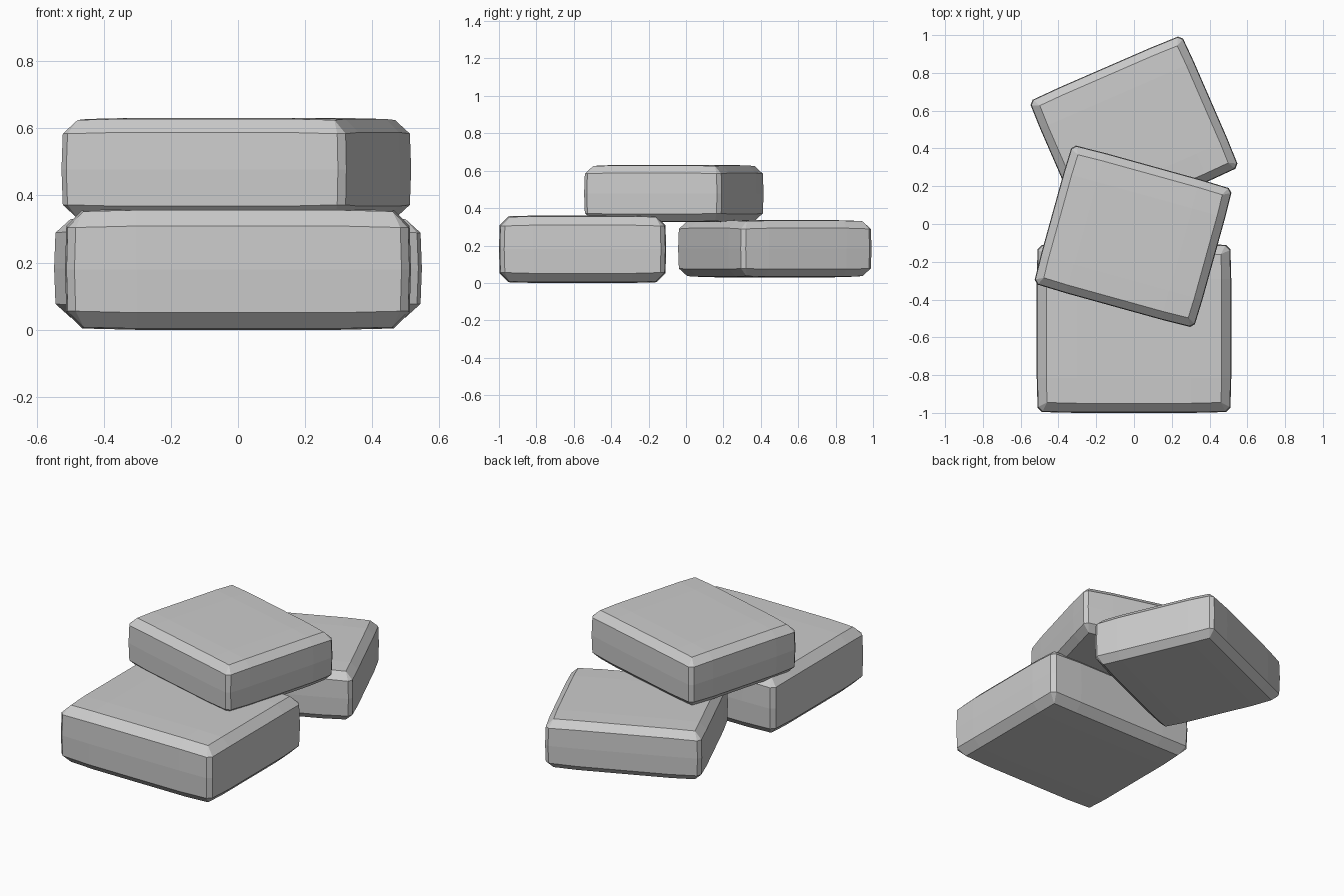
import bpy, bmesh
from math import radians
from mathutils import Vector

if "Cube" in bpy.data.objects:
    bpy.data.objects.remove(bpy.data.objects["Cube"])

HALF = Vector((0.505, 0.437, 0.170))   # stone half sizes before bulging


def stone_mesh():
    bm = bmesh.new()
    bmesh.ops.create_cube(bm, size=2)
    # extra loops so the faces can bulge
    for axis, cuts in ((0, (-0.6, 0.6)), (1, (-0.6, 0.6)), (2, (0,))):
        for c in cuts:
            co, no = Vector(), Vector()
            co[axis], no[axis] = c, 1
            bmesh.ops.bisect_plane(bm, geom=bm.verts[:] + bm.edges[:] + bm.faces[:],
                                   plane_co=co, plane_no=no)
    # mark the box edges: wide chamfers around top and bottom, narrow at corners
    layer = bm.edges.layers.float.new("bevel_weight_edge")
    for e in bm.edges:
        a, b = (v.co for v in e.verts)
        shared = [i for i in range(3) if abs(a[i] - b[i]) < 1e-4 and abs(a[i]) > 0.99]
        if len(shared) == 2:
            e[layer] = 1.0 if 2 in shared else 0.5
    # soft outward bulge
    for v in bm.verts:
        n = v.co.copy()
        for i in range(3):
            bulge = sum(0.005 for j in range(3) if j != i and abs(n[j]) < 0.99)
            v.co[i] = n[i] * HALF[i]
            if abs(n[i]) > 0.99:
                v.co[i] += bulge * n[i]
    me = bpy.data.meshes.new("stone")
    bm.to_mesh(me)
    bm.free()
    return me


def stone(name, loc, angle, scale):
    ob = bpy.data.objects.new(name, stone_mesh())
    bpy.context.collection.objects.link(ob)
    ob.location = loc
    ob.rotation_euler.z = radians(angle)
    ob.scale = scale
    mod = ob.modifiers.new("chamfer", "BEVEL")
    mod.limit_method = 'WEIGHT'
    mod.width = 0.046
    mod.segments = 1


# two stones below, one resting across them
stone("front_stone", (0, -0.553, 0.18), 0, (1, 1, 1))
stone("back_stone", (0, 0.475, 0.183), 23.5, (0.862, 0.862, 0.85))
stone("top_stone", (-0.005, -0.065, 0.478), -15.5, (0.862, 0.862, 0.85))
